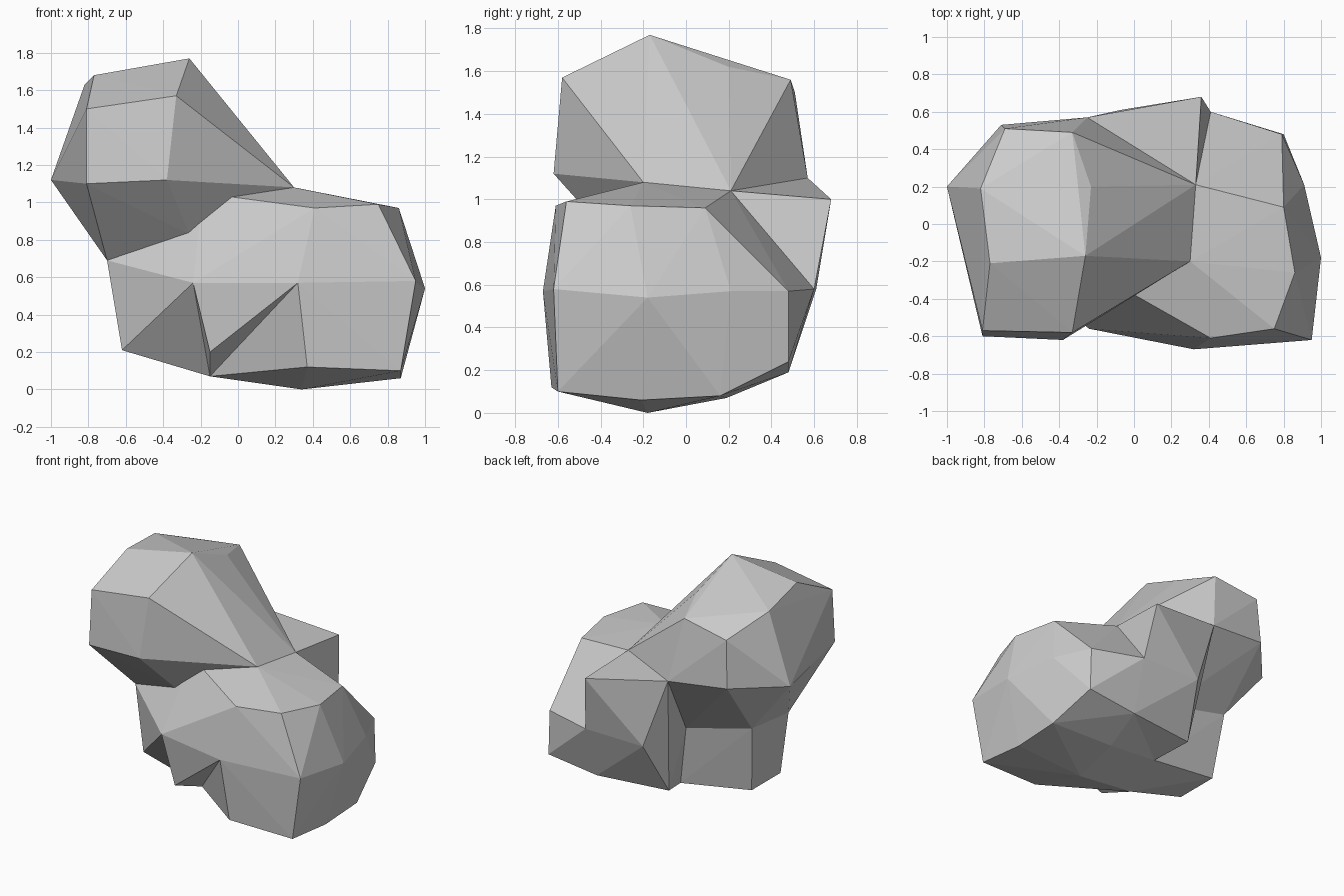
import bpy, bmesh

if "Cube" in bpy.data.objects:
    bpy.data.objects.remove(bpy.data.objects["Cube"])

# Shared corner points of the faceted boulder cluster
upper = dict(
    u1=(-1, .2, 1.12), u2=(-.87, -.24, 1.19), u3=(-.82, .19, 1.63), u4=(-.77, -.21, 1.68),
    u5=(-.26, -.17, 1.77), u6=(-.23, .2, 1.62), u7=(-.81, -.57, 1.5), u8=(-.33, -.58, 1.57),
    u9=(-.81, -.6, 1.1), u10=(-.38, -.62, 1.12), u11=(-.33, .49, 1.56), u12=(-.69, .51, 1.5),
    u13=(-.25, .57, 1.1), u14=(-.71, .53, 1.15))
middle = dict(
    saddle_f=(.3, -.2, 1.08), saddle_b=(.33, .21, 1.04), neck=(-.26, -.36, .83),
    crest=(-.19, -.27, 1.05), brow_l=(-.24, -.56, .57), brow_r=(.32, -.67, .57),
    spur=(-.15, -.53, .2), keel=(-.15, -.21, .07))
left = dict(
    l1=(-.7, -.21, .69), l2=(-.62, -.23, .21), l3=(-.67, .18, .71), l4=(-.62, .11, .21),
    l5=(-.14, .2, .58), l6=(-.06, .15, .13))
right = dict(
    r1=(.41, -.61, .97), r2=(.75, -.56, .99), r3=(.86, -.26, .97), r4=(.8, .09, .96),
    r5=(.95, -.62, .58), r6=(1, -.18, .54), r7=(.91, .21, .57), r8=(.79, .48, .57),
    r9=(.37, -.63, .12), r10=(.87, -.6, .1), r11=(.87, -.21, .06), r12=(.87, .16, .08),
    r13=(.8, .48, .24), r14=(.34, -.18, 0), r15=(.37, .19, .07))
back = dict(
    b1=(.36, .68, 1.0), b2=(.41, .6, .58), b3=(.4, .48, .19), b4=(-.07, .61, .58),
    b5=(-.146, .41, .195))
P = {**upper, **middle, **left, **right, **back}


def facet_rock(name, keys):
    """Flat-faced convex stone wrapped around the named corner points."""
    bm = bmesh.new()
    for k in keys:
        bm.verts.new(P[k])
    res = bmesh.ops.convex_hull(bm, input=list(bm.verts))
    loose = [v for v in bm.verts if not v.link_faces]
    bmesh.ops.delete(bm, geom=loose, context='VERTS')
    bmesh.ops.recalc_face_normals(bm, faces=list(bm.faces))
    me = bpy.data.meshes.new(name)
    bm.to_mesh(me)
    bm.free()
    bpy.context.collection.objects.link(bpy.data.objects.new(name, me))


# Upper boulder, sloping down to the saddle
facet_rock("upper_boulder", [*upper, "saddle_f", "saddle_b", "l1", "l3", "l5", "neck"])
# Lower left boulder
facet_rock("lower_left_boulder", [*left, "brow_l", "neck", "crest", "keel"])
# Large lower right boulder
facet_rock("lower_right_boulder",
           [*right, "saddle_f", "saddle_b", "brow_r", "keel", "l6", "b2", "b3"])
# Front ledge with the notched spur
facet_rock("front_ledge", ["brow_l", "brow_r", "spur", "keel", "crest", "saddle_f", "r1"])
# Back shoulder with its raised point
facet_rock("back_shoulder", [*back, "u13", "saddle_b", "l5", "l6"])
